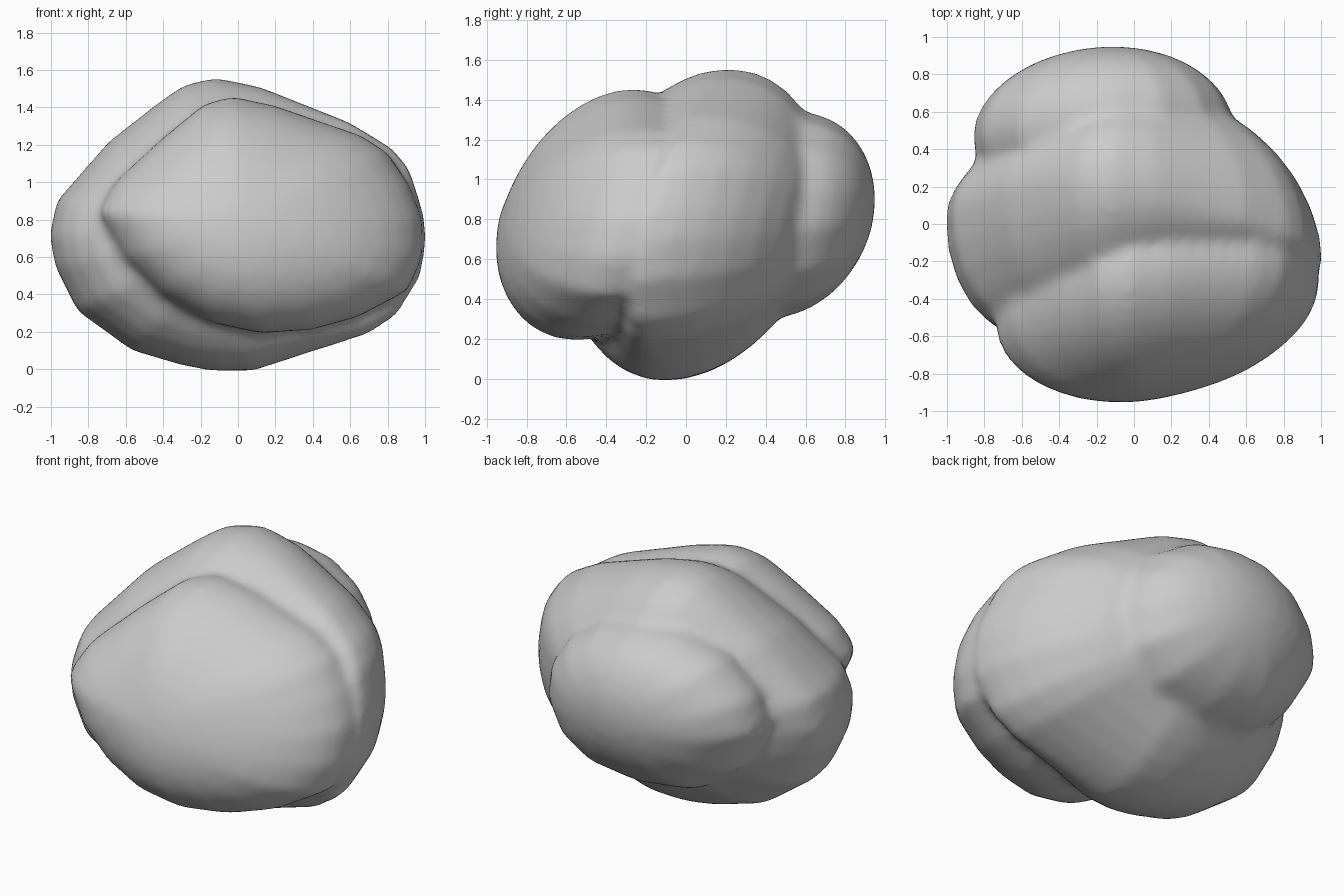
import bpy, bmesh, math

if "Cube" in bpy.data.objects:
    bpy.data.objects.remove(bpy.data.objects["Cube"])

stone = bpy.data.materials.new("grey_stone")
stone.diffuse_color = (0.6, 0.6, 0.6, 1)
stone.use_nodes = True
stone.node_tree.nodes["Principled BSDF"].inputs["Base Color"].default_value = stone.diffuse_color


def lobe(bm, outline, centre, plane, front, back, rings=9):
    """Bulging pebble: x/z outline on a bent sheet y = a + b*x + c*z + d*x*x, domed both ways.
    front and back are (depth, change of depth along x)."""
    a, b, c, d = plane
    cx, cz = centre
    n = len(outline)

    def point(x, z, t):
        s = math.cos(t)
        px, pz = cx + (x - cx) * s, cz + (z - cz) * s
        depth, slope = back if t > 0 else front
        y = a + b * px + c * pz + d * px * px
        return bm.verts.new((px, y + depth * (1 + slope * px) * math.sin(t), pz))

    angles = [math.pi / 2 * i / rings for i in range(1 - rings, rings)]
    loops = [[point(x, z, t) for x, z in outline] for t in angles]
    for lo, hi in zip(loops, loops[1:]):
        for i in range(n):
            j = (i + 1) % n
            bm.faces.new((lo[i], lo[j], hi[j], hi[i]))
    for ring, t in ((loops[0], -math.pi / 2), (loops[-1], math.pi / 2)):
        tip = point(cx, cz, t)
        for i in range(n):
            bm.faces.new((ring[i], ring[(i + 1) % n], tip))


bm = bmesh.new()

# large middle lobe, thicker at the front left
lobe(bm, [(-1.01, .72), (-.97, .9), (-.69, 1.22), (-.42, 1.43), (-.29, 1.52), (-.12, 1.56),
          (.12, 1.51), (.6, 1.32), (.83, 1.18), (.92, 1.07), (.99, .85), (1.01, .7),
          (.98, .5), (.85, .29), (.7, .19), (.08, -.01), (-.14, -.01), (-.3, .02),
          (-.57, .1), (-.86, .31), (-.98, .55)],
     (0, .75), (-.11, -.12, .2, -.12), (.56, -.8), (.64, .25))

# front lobe
lobe(bm, [(-.75, .84), (-.66, 1.0), (-.4, 1.24), (-.18, 1.42), (-.03, 1.46), (.2, 1.41),
          (.4, 1.34), (.66, 1.25), (.8, 1.16), (.92, .98), (.99, .8), (.99, .6), (.91, .42),
          (.65, .28), (.4, .21), (.12, .19), (-.15, .25), (-.4, .39), (-.61, .59)],
     (.04, .8), (-.62, .15, .25, 0), (.515, 0), (.48, 0))

# back lobe
lobe(bm, [(-.87, .82), (-.81, 1.02), (-.62, 1.22), (-.35, 1.33), (-.1, 1.34), (.15, 1.29),
          (.37, 1.15), (.5, .97), (.54, .76), (.46, .52), (.25, .36), (-.1, .3),
          (-.45, .34), (-.72, .54)],
     (-.15, .82), (.38, .04, .14, 0), (.42, 0), (.455, 0))

bmesh.ops.recalc_face_normals(bm, faces=bm.faces)
mesh = bpy.data.meshes.new("boulder")
bm.to_mesh(mesh)
bm.free()
mesh.materials.append(stone)
boulder = bpy.data.objects.new("boulder", mesh)
bpy.context.collection.objects.link(boulder)

# fuse the lobes into one skin and soften the grooves
fuse = boulder.modifiers.new("fuse", "REMESH")
fuse.mode = "VOXEL"
fuse.voxel_size = 0.03
fuse.use_smooth_shade = True
soft = boulder.modifiers.new("soften", "SMOOTH")
soft.factor = 0.5
soft.iterations = 11
